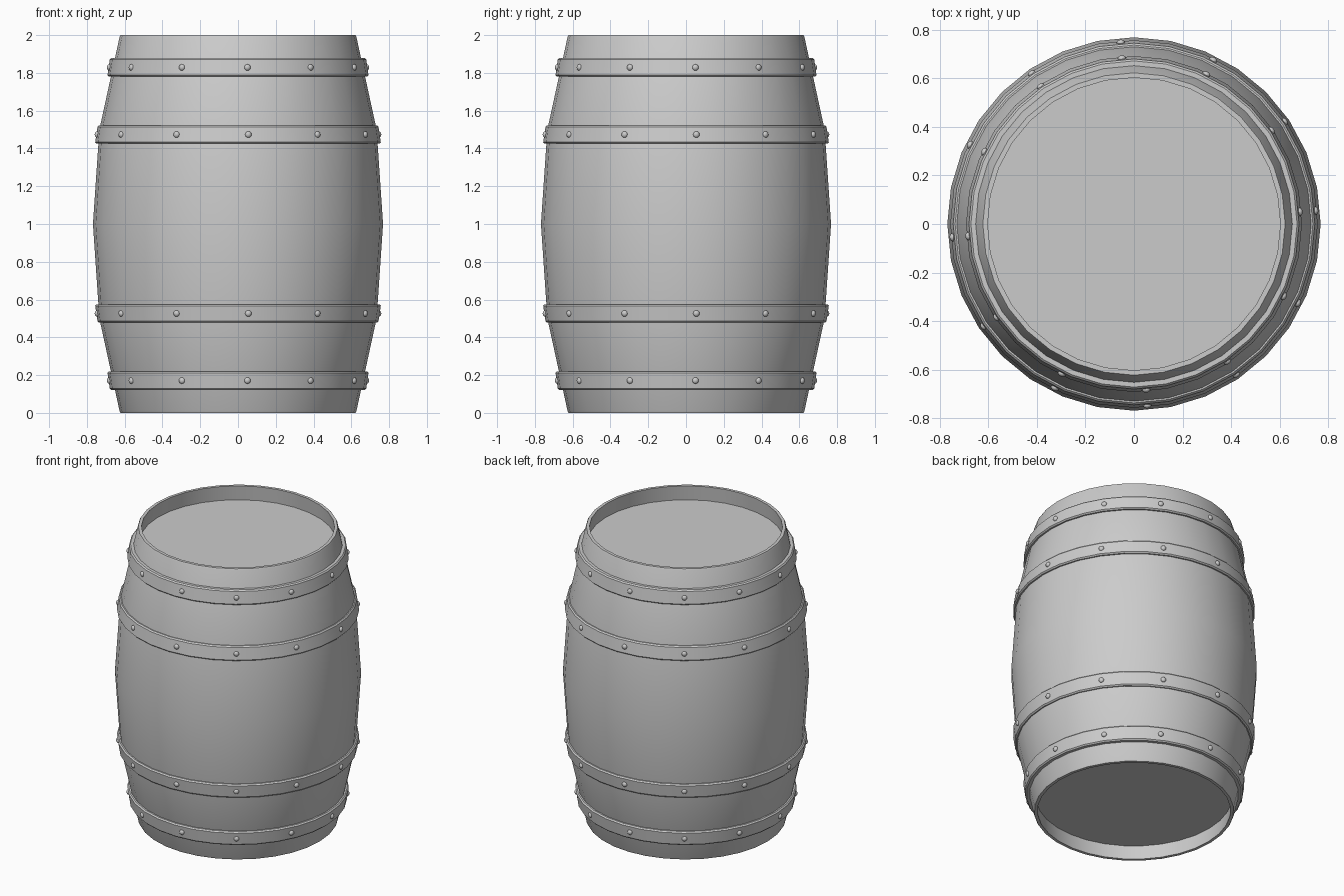
import bpy, bmesh, math
from mathutils import Matrix, Vector

if "Cube" in bpy.data.objects:
    bpy.data.objects.remove(bpy.data.objects["Cube"])

SIDES = 32


def finish(bm, name, angle=35):
    bmesh.ops.remove_doubles(bm, verts=bm.verts, dist=1e-5)
    bmesh.ops.recalc_face_normals(bm, faces=bm.faces)
    mesh = bpy.data.meshes.new(name)
    bm.to_mesh(mesh)
    bm.free()
    ob = bpy.data.objects.new(name, mesh)
    bpy.context.collection.objects.link(ob)
    bpy.ops.object.select_all(action='DESELECT')
    ob.select_set(True)
    bpy.context.view_layer.objects.active = ob
    bpy.ops.object.shade_smooth_by_angle(angle=math.radians(angle))
    return ob


def lathe(name, profile, closed=False):
    bm = bmesh.new()
    vs = [bm.verts.new((r, 0, z)) for r, z in profile]
    pairs = list(zip(vs, vs[1:])) + ([(vs[-1], vs[0])] if closed else [])
    edges = [bm.edges.new(p) for p in pairs]
    bmesh.ops.spin(bm, geom=vs + edges, cent=(0, 0, 0), axis=(0, 0, 1),
                   angle=2 * math.pi, steps=SIDES, use_merge=False)
    return finish(bm, name)


# Staves with a thin rim at both ends
upper = [(0.768, 1.0), (0.734, 1.5), (0.627, 1.99), (0.622, 2.0), (0.602, 2.0), (0.612, 1.9)]
lower = [(r, 2 - z) for r, z in reversed(upper[1:])]
lathe("barrel_body", lower + upper)

# Recessed heads
for name, z in (("top_head", 1.9), ("bottom_head", 0.1)):
    bm = bmesh.new()
    bmesh.ops.create_circle(bm, cap_ends=True, segments=SIDES, radius=0.612,
                            matrix=Matrix.Translation((0, 0, z)))
    ob = finish(bm, name)
    if z < 1:
        ob.data.flip_normals()

# Hoops: (name, z bottom, z top, radius at bottom, radius at top)
hoops = [("end", 1.78, 1.878, 0.691, 0.679), ("middle", 1.425, 1.522, 0.756, 0.744)]
for part, z0, z1, r0, r1 in hoops:
    for side in ("upper", "lower"):
        b = 0.008
        prof = [(r0 - 0.04, z0), (r0 - b, z0), (r0, z0 + b),
                (r1, z1 - b), (r1 - b, z1), (r1 - 0.04, z1)]
        zc = (z0 + z1) / 2
        if side == "lower":
            prof = [(r, 2 - z) for r, z in prof]
            zc = 2 - zc
        lathe(f"{side}_{part}_hoop", prof, closed=True)

        # Twelve domed rivets per hoop
        bm = bmesh.new()
        rc = (r0 + r1) / 2 - 0.002
        for i in range(12):
            a = math.radians(-90 + 4.2 + 30 * i)
            m = (Matrix.Rotation(a, 4, 'Z') @ Matrix.Translation((rc, 0, zc))
                 @ Matrix.Diagonal((0.75, 1, 1, 1)))
            bmesh.ops.create_uvsphere(bm, u_segments=12, v_segments=8, radius=0.017, matrix=m)
        finish(bm, f"{side}_{part}_rivets", 60)
